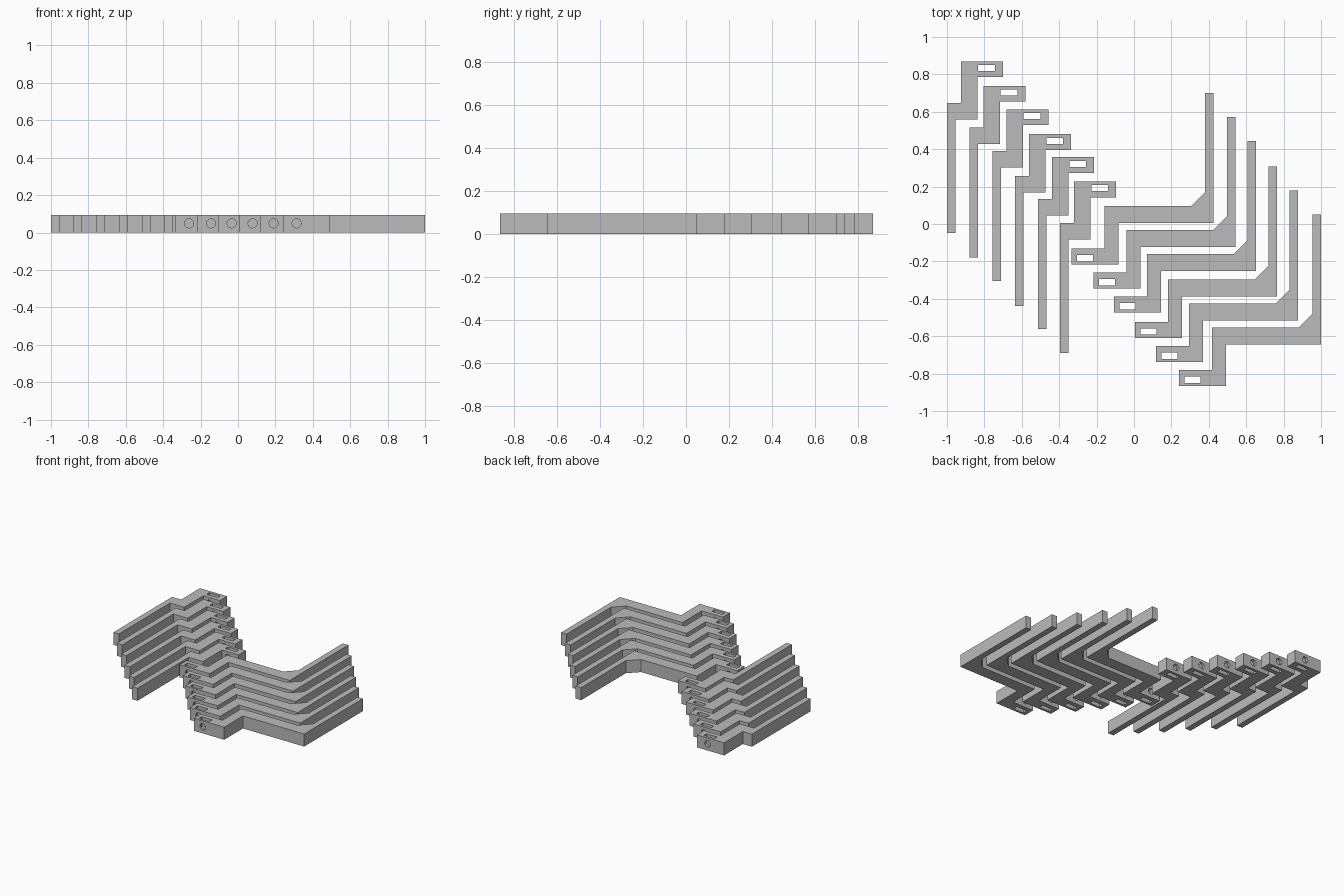
import bpy
import bmesh
from mathutils import Matrix, Vector

HEIGHT = 0.094
HOLE_RADIUS = 0.024

default_cube = bpy.data.objects.get("Cube")
if default_cube:
    bpy.data.objects.remove(default_cube, do_unlink=True)

grey = bpy.data.materials.new("plain_grey")
grey.use_nodes = True
colour = (0.5, 0.5, 0.5, 1.0)
grey.diffuse_color = colour
grey.node_tree.nodes["Principled BSDF"].inputs["Base Color"].default_value = colour


def link_mesh(name, bm):
    """Turn a bmesh into a linked object."""
    bmesh.ops.recalc_face_normals(bm, faces=bm.faces)
    mesh = bpy.data.meshes.new(name)
    bm.to_mesh(mesh)
    bm.free()
    mesh.materials.append(grey)
    obj = bpy.data.objects.new(name, mesh)
    bpy.context.collection.objects.link(obj)
    return obj


def extruded_outline(name, points):
    """Extrude a flat outline up to the bar height."""
    bm = bmesh.new()
    face = bm.faces.new([bm.verts.new((x, y, 0)) for x, y in points])
    lifted = bmesh.ops.extrude_face_region(bm, geom=[face])["geom"]
    verts = [v for v in lifted if isinstance(v, bmesh.types.BMVert)]
    bmesh.ops.translate(bm, verts=verts, vec=(0, 0, HEIGHT))
    return link_mesh(name, bm)


def slot_cutter(centre, size):
    bm = bmesh.new()
    bmesh.ops.create_cube(bm, size=1)
    bmesh.ops.scale(bm, verts=bm.verts, vec=(*size, HEIGHT * 3))
    bmesh.ops.translate(bm, verts=bm.verts, vec=(*centre, HEIGHT / 2))
    return link_mesh("slot_cutter", bm)


def hole_cutter(centre):
    bm = bmesh.new()
    place = Matrix.Translation((*centre, HEIGHT / 2 + 0.002))
    bmesh.ops.create_cone(bm, cap_ends=True, segments=32, radius1=HOLE_RADIUS,
                          radius2=HOLE_RADIUS, depth=0.16,
                          matrix=place @ Matrix.Rotation(1.570796, 4, "X"))
    return link_mesh("hole_cutter", bm)


def bar_set(name, outline, slot_centre, slot_size, x_steps, y_steps):
    """Make one slotted and drilled bar, then repeat it along a diagonal."""
    first = extruded_outline(name, outline)
    cutters = [slot_cutter(slot_centre, slot_size), hole_cutter(slot_centre)]
    for cutter in cutters:
        cutter.hide_render = True
        cut = first.modifiers.new("cut", "BOOLEAN")
        cut.operation = "DIFFERENCE"
        cut.solver = "EXACT"
        cut.object = cutter
    graph = bpy.context.evaluated_depsgraph_get()
    mesh = bpy.data.meshes.new_from_object(first.evaluated_get(graph))
    for helper in [first] + cutters:
        bpy.data.objects.remove(helper, do_unlink=True)
    for i, step in enumerate(zip(x_steps, y_steps)):
        bar = bpy.data.objects.new(f"{name}_{i + 1}", mesh)
        bar.location = Vector((*step, 0))
        bpy.context.collection.objects.link(bar)


# Short stepped bars with the slotted foot at the back
bar_set("short_bar",
        [(-0.925, 0.87), (-0.70, 0.87), (-0.70, 0.785), (-0.837, 0.785),
         (-0.837, 0.558), (-0.955, 0.558), (-0.955, -0.048), (-1, -0.048),
         (-1, 0.647), (-0.925, 0.647)],
        (-0.788, 0.834), (0.09, 0.032),
        (0, 0.12, 0.243, 0.364, 0.487, 0.605),
        (0, -0.131, -0.257, -0.39, -0.513, -0.642))

# Long bars with a chamfered elbow and the slotted foot at the front
bar_set("long_bar",
        [(0.38, 0.70), (0.425, 0.70), (0.425, 0.005), (-0.083, 0.005),
         (-0.083, -0.217), (-0.334, -0.217), (-0.334, -0.131),
         (-0.158, -0.131), (-0.158, 0.096), (0.305, 0.096), (0.38, 0.171)],
        (-0.262, -0.183), (0.086, 0.034),
        (0, 0.118, 0.228, 0.34, 0.452, 0.575),
        (0, -0.128, -0.256, -0.392, -0.521, -0.649))
